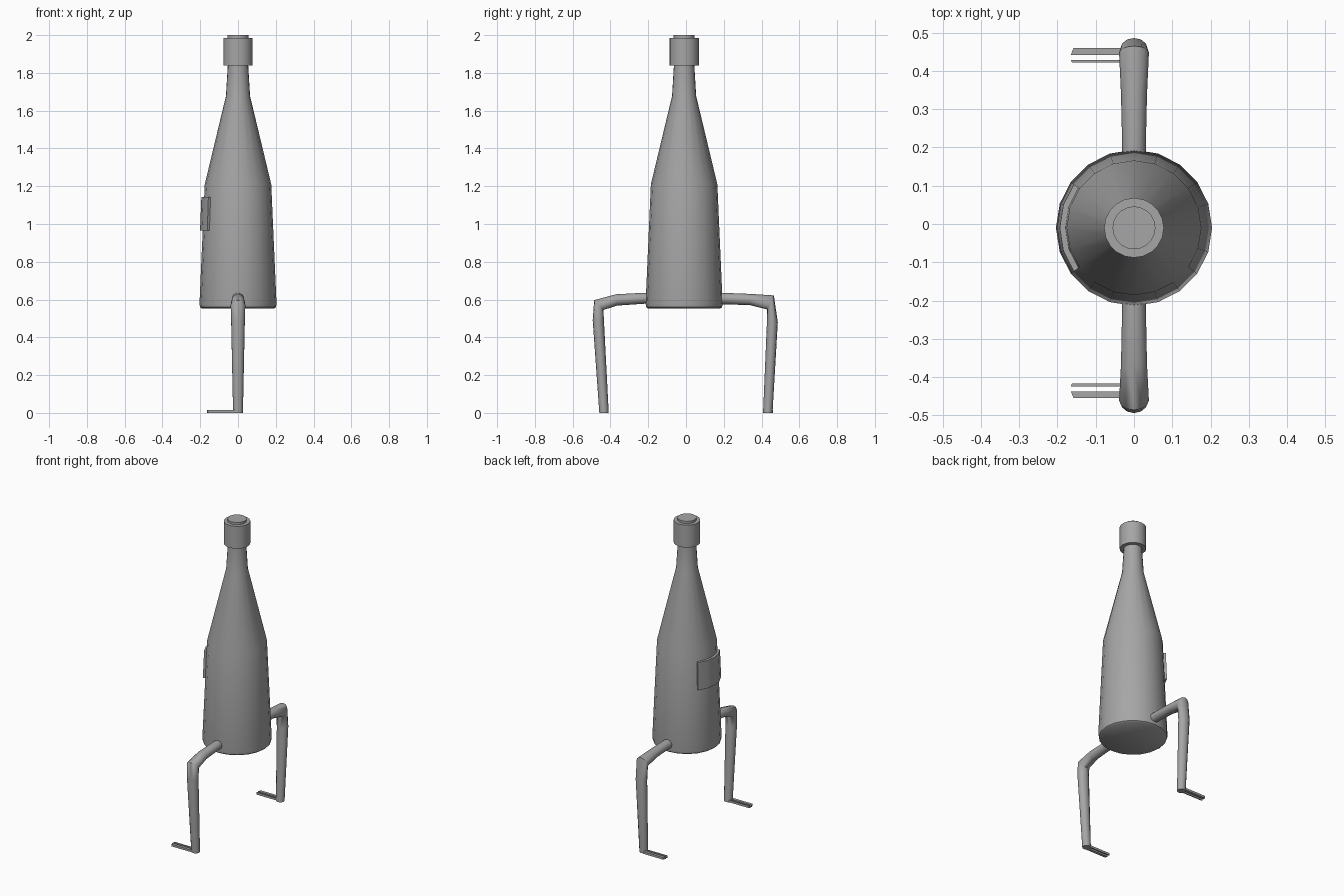
import bpy, bmesh, math

cube = bpy.data.objects.get("Cube")
if cube:
    bpy.data.objects.remove(cube, do_unlink=True)

CY = -0.01      # bottle axis in y
SIDES = 20

grey = bpy.data.materials.new("plain grey")
grey.use_nodes = True
colour = (0.38, 0.38, 0.38, 1)
grey.diffuse_color = colour
grey.node_tree.nodes["Principled BSDF"].inputs["Base Color"].default_value = colour


def finish(name, bm, angle=40):
    bmesh.ops.recalc_face_normals(bm, faces=bm.faces)
    mesh = bpy.data.meshes.new(name)
    bm.to_mesh(mesh)
    bm.free()
    mesh.materials.append(grey)
    ob = bpy.data.objects.new(name, mesh)
    bpy.context.collection.objects.link(ob)
    bpy.ops.object.select_all(action='DESELECT')
    ob.select_set(True)
    bpy.context.view_layer.objects.active = ob
    bpy.ops.object.shade_smooth_by_angle(angle=math.radians(angle))
    return ob


def loft(name, rings, angle=40):
    """Skin closed rings of points and cap both ends."""
    bm = bmesh.new()
    loops = [[bm.verts.new(p) for p in ring] for ring in rings]
    n = len(loops[0])
    for a, b in zip(loops, loops[1:]):
        for i in range(n):
            j = (i + 1) % n
            bm.faces.new((a[i], a[j], b[j], b[i]))
    bm.faces.new(loops[0])
    bm.faces.new(loops[-1])
    return finish(name, bm, angle)


def lathe(name, profile):
    step = 2 * math.pi / SIDES
    return loft(name, [[(r * math.cos(i * step), CY + r * math.sin(i * step), z)
                        for i in range(SIDES)] for r, z in profile])


# Bottle body with slightly rounded base, shoulder and neck
lathe("bottle_body", [(0.192, 0.553), (0.201, 0.560), (0.204, 0.578), (0.176, 1.21),
                      (0.064, 1.677), (0.054, 1.84), (0.056, 2.0)])

# Collar around the mouth
lathe("bottle_collar", [(0.05, 1.84), (0.078, 1.84), (0.078, 1.985), (0.05, 1.985)])

# Curved label on the right side
label = []
for i in range(5):
    a = math.radians(144 + 18 * i)
    label.append([(r * math.cos(a), CY + r * math.sin(a), z)
                  for r, z in ((0.178, 0.965), (0.201, 0.965), (0.194, 1.142), (0.170, 1.142))])
loft("label_plate", label, 30)


# Legs: each section is outer (y, z), inner (y, z), half width
def leg(name, side, sections):
    rings = []
    for (y0, z0), (y1, z1), w in sections:
        ring = []
        for i in range(12):
            a = 2 * math.pi * i / 12
            t = 0.5 + 0.5 * math.cos(a)
            ring.append((w * math.sin(a), side * (y1 + (y0 - y1) * t), z1 + (z0 - z1) * t))
        rings.append(ring)
    loft(name, rings, 60)


leg("rear_leg", 1, [((0.10, 0.635), (0.10, 0.575), 0.031),
                    ((0.21, 0.635), (0.21, 0.575), 0.031),
                    ((0.34, 0.630), (0.34, 0.570), 0.034),
                    ((0.465, 0.622), (0.430, 0.548), 0.039),
                    ((0.486, 0.480), (0.428, 0.470), 0.036),
                    ((0.458, 0.0), (0.408, 0.0), 0.026)])
leg("front_leg", -1, [((0.12, 0.636), (0.12, 0.578), 0.031),
                      ((0.22, 0.636), (0.22, 0.578), 0.031),
                      ((0.37, 0.628), (0.365, 0.568), 0.034),
                      ((0.486, 0.597), (0.437, 0.545), 0.039),
                      ((0.494, 0.490), (0.434, 0.480), 0.036),
                      ((0.459, 0.0), (0.409, 0.0), 0.026)])


# Feet: a wide outer toe and a thin inner toe with a gap between
def toe(name, ya, yb, xa, xb):
    loft(name, [[(x, ya, 0.0), (x, yb, 0.0), (x, yb, 0.014), (x, ya, 0.014)]
                for x in (-0.015, -0.155)] +
         [[(xa, ya, 0.0), (xb, yb, 0.0), (xb, yb, 0.014), (xa, ya, 0.014)]], 30)


for tag, s, off in (("rear", 1, 0.0), ("front", -1, -0.005)):
    toe(tag + "_outer_toe", s * (0.460 + off), s * (0.442 + off), -0.158, -0.165)
    toe(tag + "_inner_toe", s * (0.429 + off), s * (0.422 + off), -0.165, -0.162)
